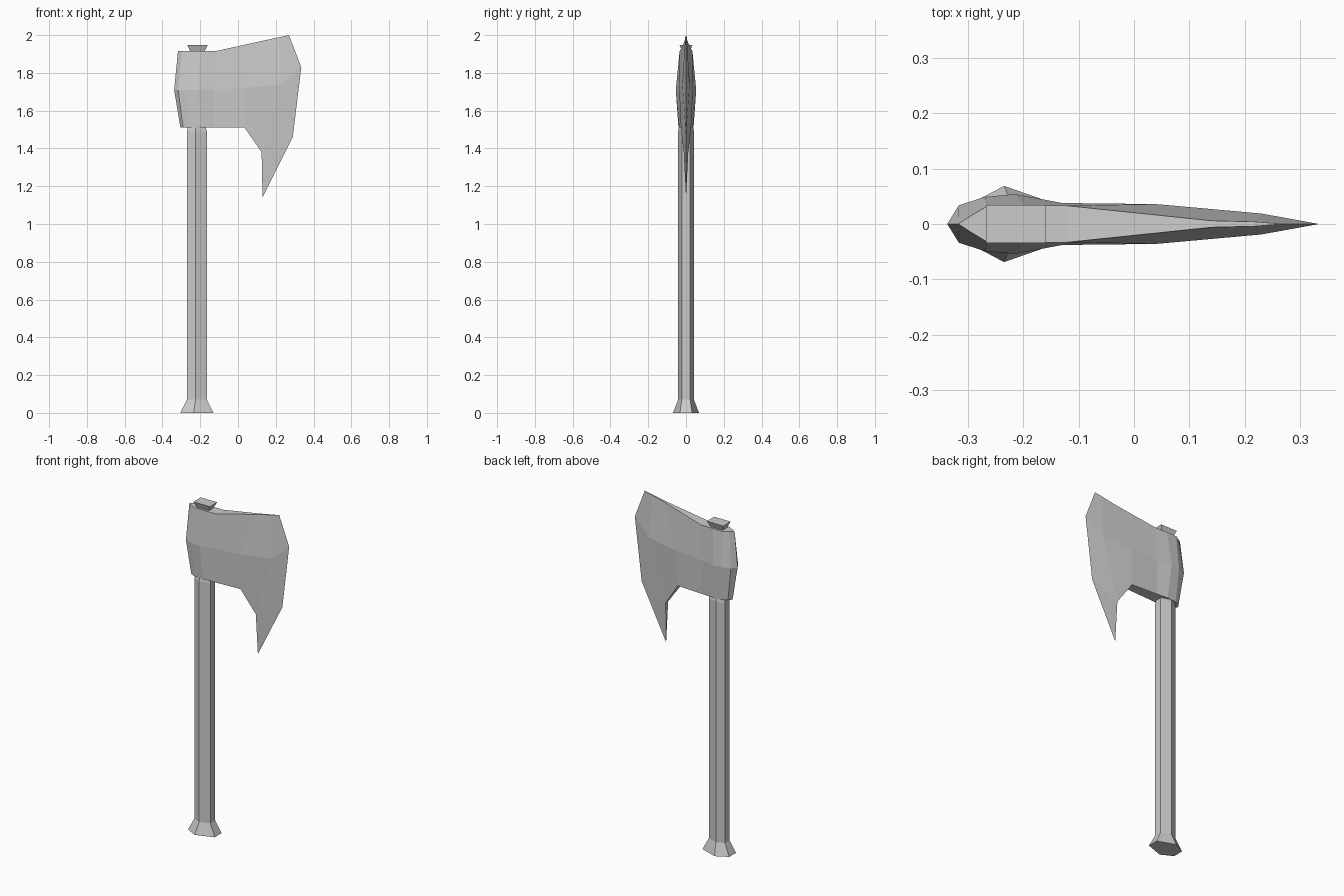
import bpy, bmesh

if "Cube" in bpy.data.objects:
    bpy.data.objects.remove(bpy.data.objects["Cube"])


def make_object(name, verts, faces):
    mesh = bpy.data.meshes.new(name)
    mesh.from_pydata(verts, [], faces)
    bm = bmesh.new()
    bm.from_mesh(mesh)
    bmesh.ops.remove_doubles(bm, verts=bm.verts, dist=0.0005)
    bmesh.ops.recalc_face_normals(bm, faces=bm.faces)
    bm.to_mesh(mesh)
    bm.free()
    obj = bpy.data.objects.new(name, mesh)
    bpy.context.collection.objects.link(obj)
    return obj


def loft(name, rings):
    """Join rings of equal point count and cap both ends."""
    n = len(rings[0])
    verts = [p for ring in rings for p in ring]
    faces = [(r * n + i, r * n + (i + 1) % n, (r + 1) * n + (i + 1) % n, (r + 1) * n + i)
             for r in range(len(rings) - 1) for i in range(n)]
    faces += [tuple(range(n)), tuple(range(len(verts) - n, len(verts)))]
    return make_object(name, verts, faces)


# Six-sided handle with flared foot
def hexagon(x0, xm, x1, y_side, y_mid, z):
    return [(x0, -y_side, z), (xm, -y_mid, z), (x1, -y_side, z),
            (x1, y_side, z), (xm, y_mid, z), (x0, y_side, z)]


loft("handle", [
    hexagon(-0.305, -0.235, -0.13, 0.032, 0.069, 0.0),
    hexagon(-0.27, -0.225, -0.165, 0.022, 0.042, 0.07),
    hexagon(-0.27, -0.225, -0.165, 0.022, 0.042, 1.49),
    hexagon(-0.262, -0.225, -0.175, 0.018, 0.034, 1.53),
])


# Wedge on top of the head
def rectangle(x0, x1, y, z):
    return [(x0, -y, z), (x1, -y, z), (x1, y, z), (x0, y, z)]


loft("top_wedge", [rectangle(-0.25, -0.178, 0.02, 1.90),
                   rectangle(-0.255, -0.175, 0.022, 1.917),
                   rectangle(-0.268, -0.16, 0.034, 1.948)])

# Axe head: rows of (x, half thickness, z) running from the back to the edge
top = [(-0.318, 0, 1.915), (-0.295, 0.015, 1.915), (-0.265, 0.033, 1.915),
       (-0.20, 0.034, 1.915), (-0.12, 0.033, 1.915), (0.14, 0.006, 1.972),
       (0.22, 0.004, 1.989), (0.27, 0, 2.0)]
middle = [(-0.338, 0, 1.71), (-0.317, 0.034, 1.71), (-0.27, 0.049, 1.71),
          (-0.215, 0.054, 1.71), (-0.13, 0.038, 1.71), (0.04, 0.036, 1.72),
          (0.23, 0.019, 1.74), (0.335, 0, 1.83)]
bottom = [(-0.305, 0, 1.51), (-0.29, 0.022, 1.51), (-0.26, 0.036, 1.51),
          (-0.20, 0.04, 1.51), (-0.13, 0.035, 1.51), (0.035, 0.027, 1.51),
          (0.125, 0.012, 1.38), (0.29, 0, 1.46)]
rows, cols = (top, middle, bottom), len(top)

verts = [(x, s * y, z) for s in (-1, 1) for row in rows for x, y, z in row]


def vid(side, row, col):
    return (side * len(rows) + row) * cols + col


faces = []
for side in (0, 1):
    for r in range(2):
        for c in range(cols - 1):
            faces.append((vid(side, r, c), vid(side, r, c + 1),
                          vid(side, r + 1, c + 1), vid(side, r + 1, c)))
for r, last in ((0, cols - 1), (2, cols - 2)):
    for c in range(last):
        faces.append((vid(0, r, c), vid(0, r, c + 1), vid(1, r, c + 1), vid(1, r, c)))

# Hooked beard point
tip = len(verts)
verts.append((0.13, 0, 1.14))
for side in (0, 1):
    faces.append((vid(side, 2, 6), vid(side, 2, 7), tip))
faces.append((vid(0, 2, 6), vid(1, 2, 6), tip))
make_object("axe_head", verts, faces)
